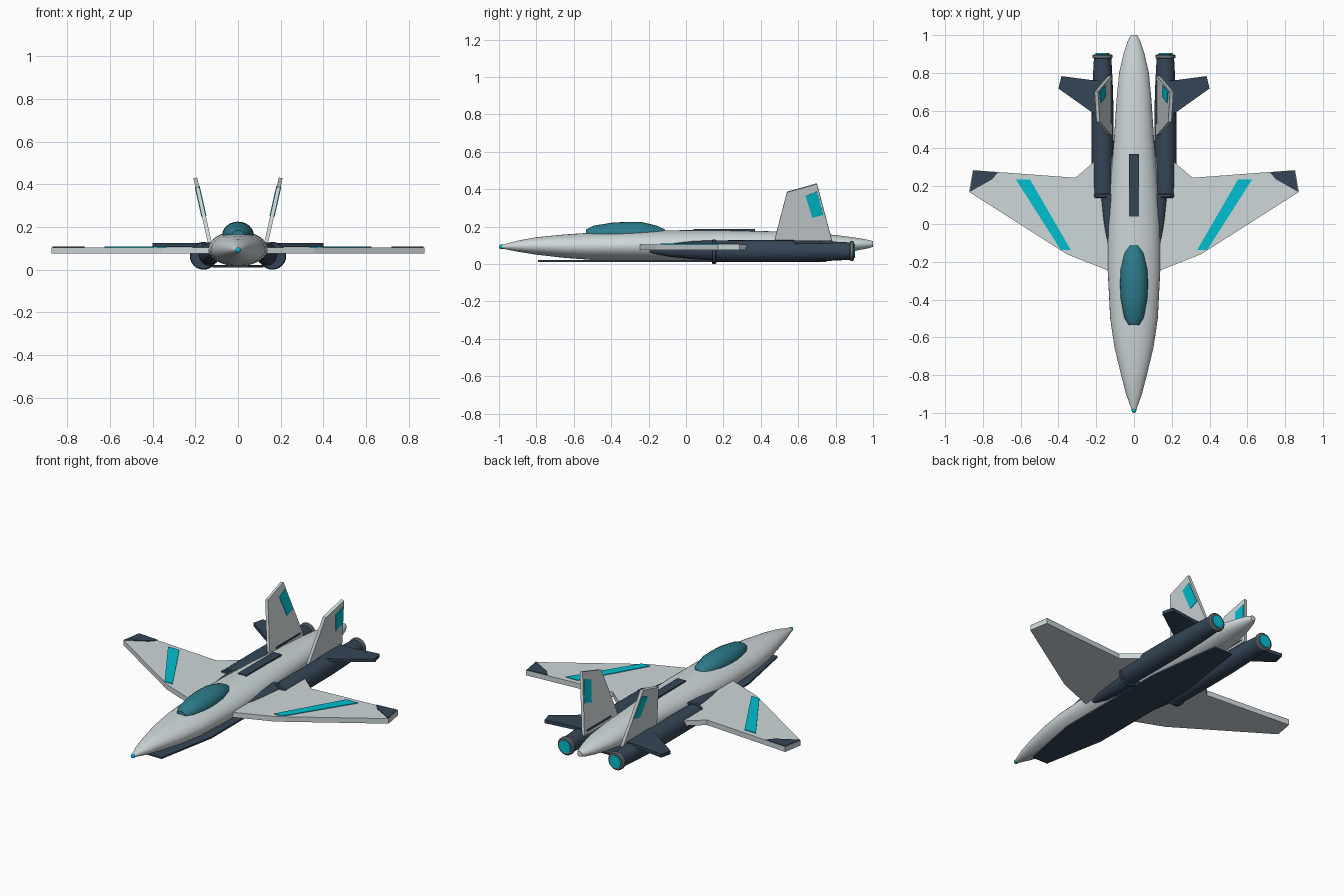
import bpy, bmesh, math
from mathutils import Vector

if "Cube" in bpy.data.objects:
    bpy.data.objects.remove(bpy.data.objects["Cube"])


def mat(name, rgb):
    m = bpy.data.materials.new(name)
    m.diffuse_color = (*rgb, 1)
    m.use_nodes = True
    m.node_tree.nodes["Principled BSDF"].inputs["Base Color"].default_value = m.diffuse_color
    return m


HULL = mat("hull_grey", (0.62, 0.68, 0.70))
NAVY = mat("navy", (0.035, 0.06, 0.095))
CYAN = mat("cyan", (0.0, 0.53, 0.64))
GLASS = mat("canopy_teal", (0.025, 0.20, 0.26))
METAL = mat("metal", (0.16, 0.18, 0.20))


def finish(name, bm, material, mirror=False, smooth=False):
    bmesh.ops.recalc_face_normals(bm, faces=bm.faces)
    me = bpy.data.meshes.new(name)
    bm.to_mesh(me)
    bm.free()
    ob = bpy.data.objects.new(name, me)
    bpy.context.collection.objects.link(ob)
    me.materials.append(material)
    if smooth:
        bpy.ops.object.select_all(action='DESELECT')
        ob.select_set(True)
        bpy.context.view_layer.objects.active = ob
        bpy.ops.object.shade_smooth_by_angle(angle=math.radians(35))
    if mirror:
        ob.modifiers.new("mirror", 'MIRROR').use_mirror_merge = False
    return ob


def loft(name, sections, material, n=32, **kw):
    """Skin elliptical sections (y, cx, cz, rx, rz) placed along y."""
    bm = bmesh.new()
    rings = []
    for y, cx, cz, rx, rz in sections:
        rings.append([bm.verts.new((cx + rx * math.cos(a), y, cz + rz * math.sin(a)))
                      for a in (2 * math.pi * i / n for i in range(n))])
    for r, q in zip(rings, rings[1:]):
        for i in range(n):
            bm.faces.new((r[i], r[(i + 1) % n], q[(i + 1) % n], q[i]))
    bm.faces.new(rings[0])
    bm.faces.new(rings[-1])
    return finish(name, bm, material, smooth=True, **kw)


def slab(name, pts, offset, material, mirror=True):
    """Extrude a flat outline of 3D points by an offset vector."""
    bm = bmesh.new()
    a = [bm.verts.new(p) for p in pts]
    b = [bm.verts.new(Vector(p) + Vector(offset)) for p in pts]
    bm.faces.new(a)
    bm.faces.new(b)
    for i in range(len(a)):
        j = (i + 1) % len(a)
        bm.faces.new((a[i], a[j], b[j], b[i]))
    return finish(name, bm, material, mirror=mirror)


def plate(name, xy, z0, z1, material, mirror=True):
    return slab(name, [(x, y, z0) for x, y in xy], (0, 0, z1 - z0), material, mirror)


# Fuselage: y, half width, bottom, top
hull = [(-0.995, .008, .085, .099), (-0.9, .042, .066, .125), (-0.8, .068, .050, .143),
        (-0.65, .104, .033, .158), (-0.5, .126, .022, .168), (-0.25, .139, .016, .178),
        (0, .138, .016, .181), (0.25, .122, .018, .180), (0.45, .106, .024, .175),
        (0.65, .093, .038, .167), (0.8, .079, .055, .155), (0.9, .056, .070, .142),
        (0.97, .033, .083, .130), (1.0, .016, .092, .122)]
loft("fuselage", [(y, 0, (b + t) / 2, w, (t - b) / 2) for y, w, b, t in hull], HULL)

# Nose sensor
bm = bmesh.new()
bmesh.ops.create_uvsphere(bm, u_segments=12, v_segments=8, radius=0.013)
bmesh.ops.translate(bm, verts=bm.verts, vec=(0, -0.987, 0.092))
finish("nose_sensor", bm, CYAN, smooth=True)

# Canopy
loft("canopy", [(-.535, 0, .162, .028, .022), (-.495, 0, .162, .052, .043),
                (-.39, 0, .162, .071, .060), (-.315, 0, .162, .074, .063),
                (-.24, 0, .162, .071, .063), (-.155, 0, .162, .052, .043),
                (-.112, 0, .162, .028, .022)], GLASS, n=24)

# Spine panel and belly plate
plate("spine_panel", [(-.027, .04), (.027, .04), (.027, .37), (-.027, .37)],
      .165, .186, NAVY, mirror=False)
half = [(.05, -.79), (.12, -.42), (.12, .3), (.06, .75)]
plate("belly_plate", half + [(-x, y) for x, y in reversed(half)], .011, .021, NAVY, mirror=False)

# Wings with stripe and dark tip
plate("wing", [(.08, -.26), (.14, -.245), (.355, -.16), (.873, .17), (.853, .285),
               (.31, .245), (.21, .33), (.08, .36)], .075, .105, HULL)
plate("wing_stripe", [(.334, -.138), (.387, -.138), (.625, .235), (.55, .235)], .1, .109, CYAN)
plate("wing_tip", [(.75, .237), (.869, .17), (.85, .284), (.72, .273)], .1, .109, NAVY)

# Engine nacelles, intake fairings, lips and nozzles
EX, EZ = .166, .069
loft("intake_fairing", [(-.22, .115, .075, .01, .01), (-.1, .122, .075, .035, .035),
                        (.03, .128, .074, .045, .048), (.16, .135, .073, .05, .055)],
     NAVY, n=24, mirror=True)
loft("nacelle", [(y, EX, EZ, r, r) for y, r in
                 [(.15, .056), (.2, .058), (.4, .059), (.6, .058), (.75, .053), (.885, .046)]],
     NAVY, n=24, mirror=True)
loft("intake_lip", [(y, EX - .005, EZ - .004, r, r) for y, r in
                    [(.138, .06), (.143, .065), (.157, .065), (.162, .06)]],
     NAVY, n=24, mirror=True)
loft("nozzle_ring", [(y, EX, EZ, r, r) for y, r in
                     [(.875, .046), (.88, .053), (.893, .053), (.898, .046)]],
     METAL, n=24, mirror=True)
loft("exhaust_glow", [(.88, EX, EZ, .037, .037), (.904, EX, EZ, .037, .037)],
     CYAN, n=24, mirror=True)

# Tailplanes
plate("tailplane", [(.12, .53), (.235, .6), (.4, .717), (.384, .783), (.21, .76), (.12, .76)],
      .106, .126, NAVY)

# Canted tail fins with a coloured panel showing on both faces
lean = .065 / .29


def fin(name, yz, thick, material):
    side = Vector((1, 0, -lean)).normalized() * thick
    pts = [Vector((.135 + (z - .14) * lean, y, z)) - side / 2 for y, z in yz]
    slab(name, pts, side, material)


fin("tail_fin", [(.47, .10), (.475, .135), (.54, .385), (.70, .43), (.778, .135), (.785, .10)],
    .018, HULL)
fin("fin_panel", [(.64, .365), (.70, .39), (.735, .265), (.675, .25)], .024, CYAN)
